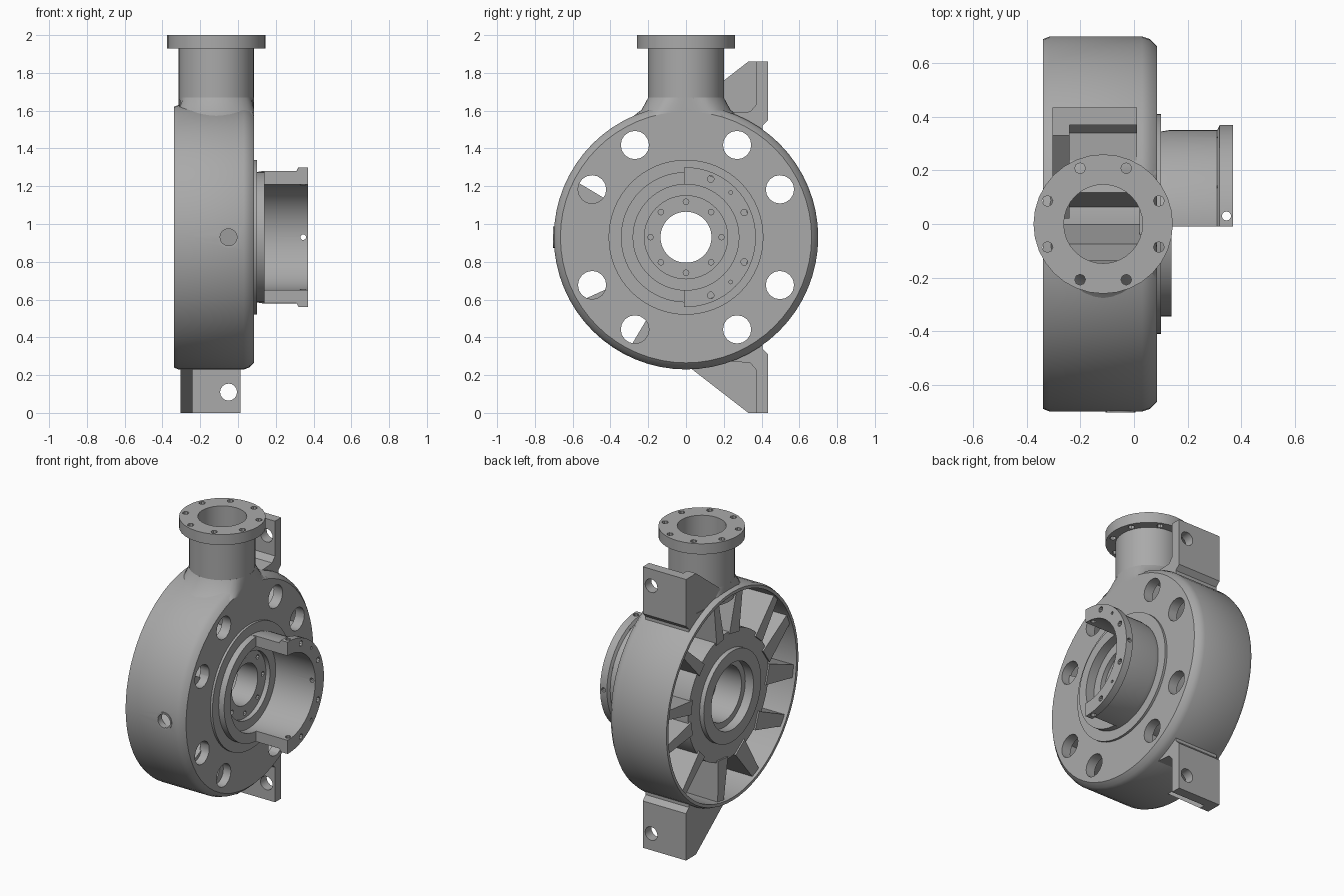
import bpy, bmesh
from math import sin, cos, radians, pi
from mathutils import Vector

if "Cube" in bpy.data.objects:
    bpy.data.objects.remove(bpy.data.objects["Cube"])

AXIS_Z = 0.93      # height of the shaft axis
PIPE_X = -0.115    # centre of the outlet pipe

iron = bpy.data.materials.new("cast_grey")
iron.use_nodes = True
GREY = (0.4, 0.4, 0.4, 1)
iron.diffuse_color = GREY
iron.node_tree.nodes["Principled BSDF"].inputs["Base Color"].default_value = GREY


def finish(bm, name):
    bmesh.ops.recalc_face_normals(bm, faces=bm.faces)
    mesh = bpy.data.meshes.new(name)
    bm.to_mesh(mesh)
    bm.free()
    mesh.materials.append(iron)
    ob = bpy.data.objects.new(name, mesh)
    bpy.context.collection.objects.link(ob)
    return ob


def lathe(name, profile, place, segments=64):
    """Revolve a closed (height, radius) profile; place maps (h, a, b) to a point."""
    bm = bmesh.new()
    rings = []
    for i in range(segments):
        t = 2 * pi * i / segments
        rings.append([bm.verts.new(place(h, r * cos(t), r * sin(t))) for h, r in profile])
    n = len(profile)
    for i in range(segments):
        a, b = rings[i], rings[(i + 1) % segments]
        for j in range(n):
            k = (j + 1) % n
            bm.faces.new((a[j], a[k], b[k], b[j]))
    return finish(bm, name)


def on_shaft(h, a, b):
    return (h, a, AXIS_Z + b)


def on_pipe(h, a, b):
    return (PIPE_X + a, b, h)


def prism(name, outline, x0, x1):
    """Extrude a (y, z) outline along x."""
    bm = bmesh.new()
    face = bm.faces.new([bm.verts.new((x0, y, z)) for y, z in outline])
    out = bmesh.ops.extrude_face_region(bm, geom=[face])
    bmesh.ops.translate(bm, vec=(x1 - x0, 0, 0),
                        verts=[v for v in out["geom"] if isinstance(v, bmesh.types.BMVert)])
    return finish(bm, name)


def drill(centre, axis, radius, depth, sides=16):
    bm = bmesh.new()
    bmesh.ops.create_cone(bm, cap_ends=True, segments=sides,
                          radius1=radius, radius2=radius, depth=depth)
    turn = Vector((0, 0, 1)).rotation_difference(Vector(axis)).to_matrix()
    bmesh.ops.rotate(bm, verts=bm.verts, cent=(0, 0, 0), matrix=turn)
    bmesh.ops.translate(bm, verts=bm.verts, vec=centre)
    return finish(bm, "cutter")


def cut(ob, cutters):
    for c in cutters:
        mod = ob.modifiers.new("cut", 'BOOLEAN')
        mod.operation, mod.solver, mod.object = 'DIFFERENCE', 'EXACT', c
    bpy.context.view_layer.update()
    evaluated = ob.evaluated_get(bpy.context.evaluated_depsgraph_get())
    mesh = bpy.data.meshes.new_from_object(evaluated)
    ob.modifiers.clear()
    ob.data = mesh
    for c in cutters:
        bpy.data.objects.remove(c)


def ring_point(x, radius, degrees):
    t = radians(degrees)
    return (x, radius * cos(t), AXIS_Z + radius * sin(t))


X, Y, Z = (1, 0, 0), (0, 1, 0), (0, 0, 1)
parts = []

# Casing: rim, front wall, hub and stepped bore in one revolved section
casing = lathe("casing", [
    (-0.34, 0.22), (-0.34, 0.30), (-0.31, 0.30), (-0.31, 0.42), (0.02, 0.42),
    (0.02, 0.665), (-0.34, 0.67), (-0.34, 0.69), (-0.315, 0.70), (0.03, 0.70),
    (0.06, 0.69), (0.085, 0.665), (0.085, 0.41), (0.10, 0.41), (0.10, 0.345),
    (0.14, 0.345), (0.14, 0.28), (0.08, 0.28), (0.08, 0.22), (0.05, 0.22),
    (0.05, 0.135), (-0.10, 0.135), (-0.10, 0.18), (-0.28, 0.18), (-0.28, 0.22)], on_shaft)
holes = []
for s in (0, 180):
    for a in (27, 61, -27, -61):
        holes.append(drill(ring_point(0.05, 0.558, s + a), X, 0.075, 0.3))
for i in range(8):
    holes.append(drill(ring_point(0.05, 0.188, 45 * i), X, 0.015, 0.1, 8))
holes.append(drill((PIPE_X, 0, 1.63), Z, 0.147, 0.3, 32))
holes.append(drill((-0.05, -0.68, AXIS_Z), Y, 0.045, 0.2))
cut(casing, holes)
parts.append(casing)

# Slightly raised rim around the side port
port = lathe("side_port", [(-0.703, 0.045), (-0.703, 0.056), (-0.66, 0.056), (-0.66, 0.045)],
             lambda h, a, b: (-0.05 + a, h, AXIS_Z + b), 24)
parts.append(port)

# Ribs between hub and rim: (inner angle, outer angle, width)
ribs = [(44, 44, 0.06), (10, 10, 0.07), (-10, -10, 0.07), (-44, -44, 0.06),
        (-80, -82, 0.08), (-106, -114, 0.09), (-136, -146, 0.09), (-178, -172, 0.1),
        (164, 156, 0.09), (140, 136, 0.07), (97, 99, 0.08), (76, 78, 0.06)]
for inner, outer, width in ribs:
    a = Vector(ring_point(0, 0.40, inner))
    b = Vector(ring_point(0, 0.675, outer))
    side = (b - a).cross(Vector(X)).normalized() * width / 2
    corners = [a - side * 1.3, a + side * 1.3, b + side * 0.8, b - side * 0.8]
    parts.append(prism("rib", [(p.y, p.z) for p in corners], -0.32, 0.03))

# Outlet pipe with bolted flange
pipe = lathe("outlet_pipe", [(1.55, 0.147), (1.55, 0.20), (1.93, 0.20), (1.93, 0.26),
                             (2.0, 0.26), (2.0, 0.147)], on_pipe, 32)
bolts = []
for i in range(8):
    t = radians(22.5 + 45 * i)
    bolts.append(drill((PIPE_X + 0.225 * cos(t), 0.225 * sin(t), 1.96), Z, 0.02, 0.2, 8))
cut(pipe, bolts)
parts.append(pipe)

# Flared fillet where the pipe meets the casing, flat on the casing sides
flare = lathe("pipe_fillet", [(1.565, 0.17), (1.57, 0.28), (1.605, 0.235), (1.67, 0.20),
                              (1.67, 0.17)],
              lambda h, a, b: (PIPE_X + max(-0.2, min(0.2, a)), b, h), 48)
parts.append(flare)

# Half-round bearing collar on the front
collar = lathe("bearing_collar", [(0.10, 0.28), (0.10, 0.345), (0.13, 0.35), (0.31, 0.35),
                                  (0.32, 0.37), (0.37, 0.37), (0.37, 0.28)], on_shaft)
cutters = [prism("cutter", [(-0.5, 0.4), (-0.01, 0.4), (-0.01, 1.5), (-0.5, 1.5)], 0, 0.5)]
for a in (23, 67, -23, -67):
    cutters.append(drill(ring_point(0.36, 0.335, a), X, 0.018, 0.1, 10))
for a in (45, -45):
    cutters.append(drill(ring_point(0.36, 0.335, a), X, 0.01, 0.1, 8))
cutters.append(drill((0.345, 0.33, AXIS_Z), Y, 0.015, 0.2, 10))
cutters.append(drill((0.345, 0.03, AXIS_Z), Z, 0.017, 1, 10))
cut(collar, cutters)
parts.append(collar)

# Mounting feet, mirrored above and below the shaft
plate_outline = [(0.37, 0), (0.435, 0), (0.435, 0.31), (0.405, 0.34), (0.405, 0.385),
                 (0.2, 0.275), (0.34, 0.265), (0.37, 0.23)]
gusset_outline = [(0.02, 0.24), (0.33, 0), (0.40, 0), (0.40, 0.375), (0.2, 0.28)]
for label, flip in (("lower", False), ("upper", True)):
    def place(outline):
        return [(y, 2 * AXIS_Z - z if flip else z) for y, z in outline]
    plate = prism(label + "_foot_plate", place(plate_outline), -0.305, 0.012)
    cut(plate, [drill((-0.05, 0.4, 1.75 if flip else 0.11), Y, 0.045, 0.3)])
    parts += [plate, prism(label + "_foot_gusset", place(gusset_outline), -0.304, -0.24)]

# Smooth the round surfaces, keep edges sharp
bpy.ops.object.select_all(action='DESELECT')
for ob in parts:
    ob.select_set(True)
bpy.context.view_layer.objects.active = casing
bpy.ops.object.shade_smooth_by_angle(angle=radians(30))
